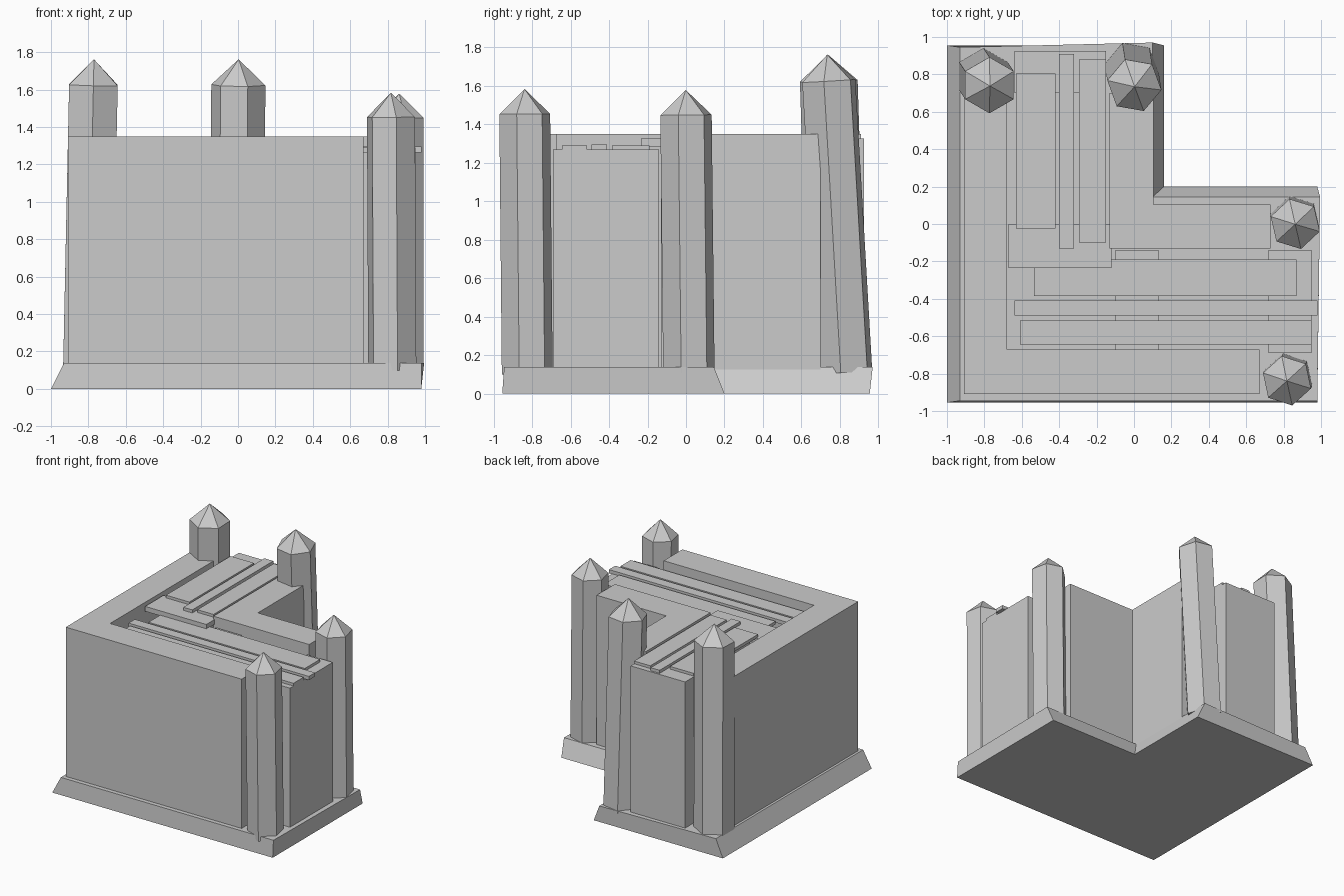
import bpy, bmesh, math
from mathutils import Vector, Matrix

if "Cube" in bpy.data.objects:
    bpy.data.objects.remove(bpy.data.objects["Cube"], do_unlink=True)

# Single stone colour
stone = bpy.data.materials.new("stone_grey")
stone.use_nodes = True
GREY = (0.6, 0.6, 0.6, 1)
stone.diffuse_color = GREY
stone.node_tree.nodes["Principled BSDF"].inputs["Base Color"].default_value = GREY


def finish(name, bm):
    bmesh.ops.recalc_face_normals(bm, faces=bm.faces)
    mesh = bpy.data.meshes.new(name)
    bm.to_mesh(mesh)
    bm.free()
    mesh.materials.append(stone)
    obj = bpy.data.objects.new(name, mesh)
    bpy.context.collection.objects.link(obj)
    return obj


def loft(name, lower, upper, z0, z1):
    """Solid between two matching outlines."""
    bm = bmesh.new()
    a = [bm.verts.new((x, y, z0)) for x, y in lower]
    b = [bm.verts.new((x, y, z1)) for x, y in upper]
    bm.faces.new(a)
    bm.faces.new(b)
    n = len(a)
    for i in range(n):
        j = (i + 1) % n
        bm.faces.new((a[i], a[j], b[j], b[i]))
    return finish(name, bm)


def box(name, x0, x1, y0, y1, z0, z1):
    outline = [(x0, y0), (x1, y0), (x1, y1), (x0, y1)]
    return loft(name, outline, outline, z0, z1)


def tower(name, base, shoulder, tip, radius, turn):
    """Leaning six-sided shaft with a pointed cap."""
    base, shoulder = Vector(base), Vector(shoulder)
    axis = shoulder - base
    lean = Vector((0, 0, 1)).rotation_difference(axis).to_matrix().to_4x4()
    place = Matrix.Translation(base) @ lean
    bm = bmesh.new()
    rings = []
    for h in (0, axis.length):
        ring = []
        for k in range(6):
            t = math.radians(turn + 60 * k)
            p = Vector((radius * math.cos(t), radius * math.sin(t), h))
            ring.append(bm.verts.new(place @ p))
        rings.append(ring)
    apex = bm.verts.new(place @ Vector((0, 0, axis.length + tip)))
    low, high = rings
    bm.faces.new(low)
    for i in range(6):
        j = (i + 1) % 6
        bm.faces.new((low[i], low[j], high[j], high[i]))
        bm.faces.new((high[i], high[j], apex))
    return finish(name, bm)


# Corner-shaped plinth with sloping sides
loft("plinth",
     [(-1, -0.955), (0.98, -0.955), (0.98, 0.2), (0.16, 0.2), (0.16, 0.955), (-1, 0.955)],
     [(-0.93, -0.945), (0.98, -0.945), (0.995, 0.145), (0.1, 0.145), (0.1, 0.97), (-0.93, 0.945)],
     0, 0.138)

# Tall outer walls and the inner corner wall
FLOOR, TOP = 0.12, 1.35
outer = [(-0.91, -0.91), (0.67, -0.91), (0.67, -0.67), (-0.68, -0.67), (-0.68, 0.7), (-0.91, 0.7)]
inner = [(-0.13, -0.13), (0.73, -0.13), (0.73, 0.105), (0.105, 0.105), (0.105, 0.7), (-0.13, 0.7)]
loft("outer_wall", outer, outer, FLOOR, TOP)
loft("inner_wall", inner, inner, FLOOR, TOP)

# Lower end walls and the middle support
box("right_wall", 0.72, 0.95, -0.69, -0.14, FLOOR, 1.268)
box("middle_wall", -0.1, 0.13, -0.67, -0.14, FLOOR, 1.268)
box("back_wall", -0.64, -0.15, 0.7, 0.925, FLOOR, 1.325)

# Roof planks over the front wing
box("front_plank_wide", -0.535, 0.87, -0.385, -0.19, 1.265, 1.29)
box("front_plank_narrow", -0.64, 0.98, -0.49, -0.41, 1.265, 1.295)
box("front_plank_outer", -0.61, 0.95, -0.645, -0.515, 1.265, 1.29)

# Cross beam and planks over the back wing
box("cross_beam", -0.67, -0.12, -0.235, 0, 1.285, 1.325)
box("back_plank_wide", -0.63, -0.42, -0.025, 0.805, 1.322, 1.347)
box("back_plank_narrow", -0.4, -0.32, -0.13, 0.91, 1.322, 1.35)
box("back_plank_inner", -0.295, -0.15, -0.1, 0.88, 1.322, 1.347)

# Leaning corner towers
tower("back_right_tower", (-0.805, 0.79, 0.11), (-0.773, 0.742, 1.625), 0.137, 0.15, -90)
tower("back_left_tower", (-0.012, 0.83, 0.11), (0.002, 0.742, 1.625), 0.137, 0.147, -70)
tower("side_left_tower", (0.862, 0.015, 0.11), (0.862, 0, 1.448), 0.13, 0.137, -77)
tower("front_left_tower", (0.825, -0.825, 0.1), (0.818, -0.838, 1.453), 0.13, 0.135, -78)
